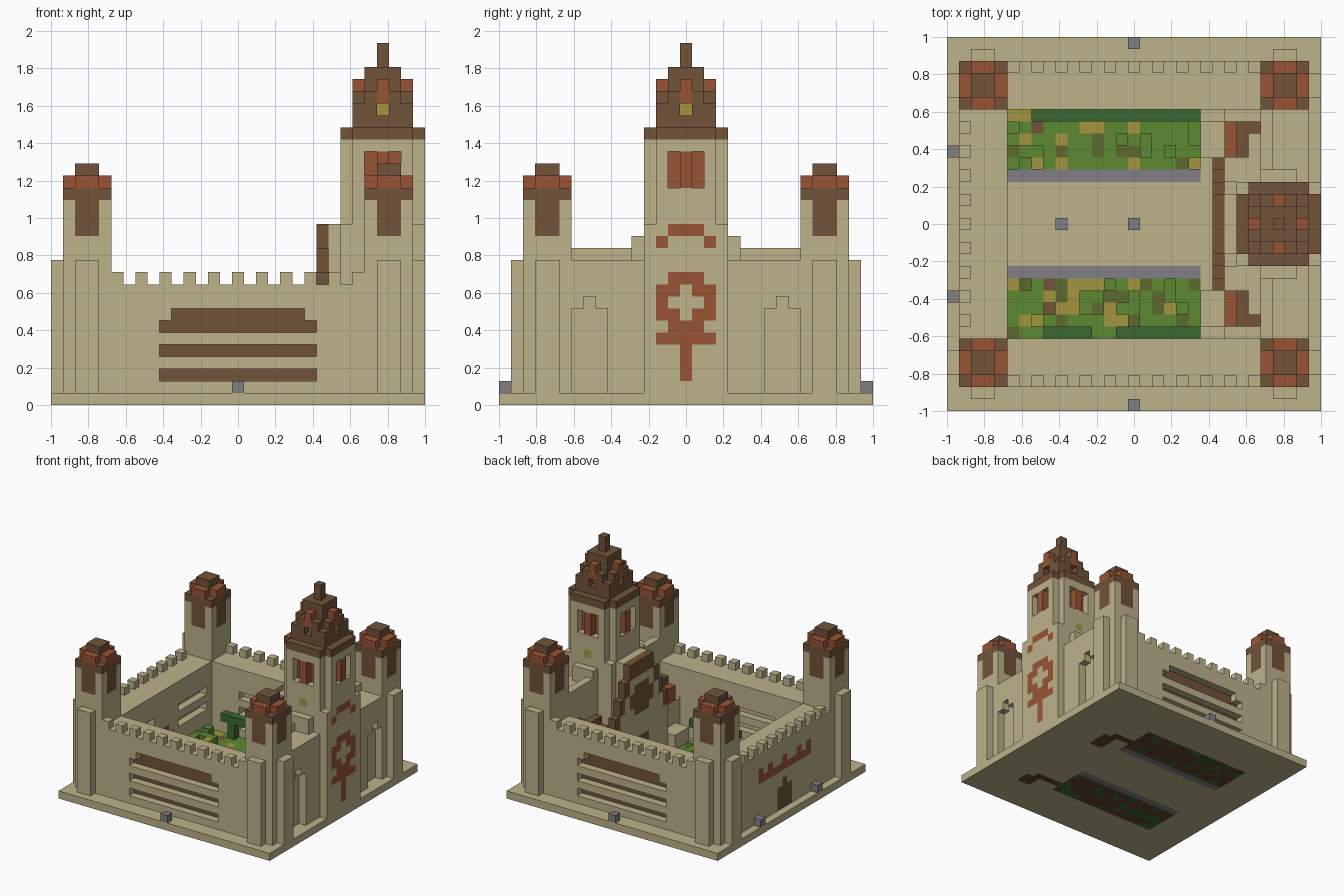
import bpy, bmesh, random
from mathutils import Vector

random.seed(4)
if "Cube" in bpy.data.objects:
    bpy.data.objects.remove(bpy.data.objects["Cube"], do_unlink=True)

S = 2 / 31  # size of one block


def material(name, rgb):
    m = bpy.data.materials.new(name)
    lin = [((c / 255 + 0.055) / 1.055) ** 2.4 for c in rgb] + [1]
    m.use_nodes = True
    m.diffuse_color = lin
    m.node_tree.nodes["Principled BSDF"].inputs["Base Color"].default_value = lin
    return m


MATS = {n: material(n, c) for n, c in {
    "sandstone": (189, 178, 139), "timber": (113, 83, 58), "terracotta": (152, 84, 53),
    "grass": (93, 138, 51), "hedge": (58, 104, 50), "moss": (94, 107, 45),
    "straw": (163, 150, 64), "stone_grey": (128, 128, 131), "soil": (96, 66, 45)}.items()}
NAMES = list(MATS)


def fill(part, xs, ys, zs, mat):
    """Fill an inclusive range of blocks; mat None carves them away."""
    for x in range(min(xs), max(xs) + 1):
        for y in range(min(ys), max(ys) + 1):
            for z in range(min(zs), max(zs) + 1):
                if mat:
                    part[x, y, z] = mat
                else:
                    part.pop((x, y, z), None)


AXES = [(Vector(a), Vector(b), Vector(c)) for a, b, c in (
    ((1, 0, 0), (0, 1, 0), (0, 0, 1)), ((0, 1, 0), (0, 0, 1), (1, 0, 0)),
    ((0, 0, 1), (1, 0, 0), (0, 1, 0)))]


def build(name, part, under={}):
    """Skin the outside of the blocks and merge flat areas."""
    bm = bmesh.new()
    verts = {}

    def vert(p):
        key = tuple(round(c * 2) for c in p)
        if key not in verts:
            verts[key] = bm.verts.new(p * S)
        return verts[key]

    for cell, mat in part.items():
        centre = Vector(cell) + Vector((0, 0, 0.5))
        for n, u, v in AXES:
            for s in (1, -1):
                if tuple(int(c) for c in Vector(cell) + n * s) in part:
                    continue
                o = centre + n * s / 2
                ring = [o + (u * a + v * b) / 2 for a, b in ((-1, -1), (1, -1), (1, 1), (-1, 1))]
                f = bm.faces.new([vert(p) for p in ring[::s]])
                down = n.z * s < 0
                f.material_index = NAMES.index(under.get(cell, mat) if down else mat)
    bmesh.ops.dissolve_limit(bm, angle_limit=0.01, verts=bm.verts[:], edges=bm.edges[:],
                             delimit={'MATERIAL'})
    mesh = bpy.data.meshes.new(name)
    bm.to_mesh(mesh)
    bm.free()
    for m in MATS.values():
        mesh.materials.append(m)
    bpy.context.collection.objects.link(bpy.data.objects.new(name, mesh))


# Ground slab with gardens and kerbs
base, under = {}, {}
fill(base, (-15, 15), (-15, 15), (0, 0), "sandstone")
for s in (1, -1):
    fill(base, (-10, 5), (4 * s, 4 * s), (0, 0), "stone_grey")
    for x in range(-10, 6):
        for y in range(5, 10):
            cell = (x, y * s, 0)
            base[cell] = random.choices(["grass", "moss", "straw", "timber"], (12, 3, 3, 1))[0]
            under[cell] = random.choice(["soil", "soil", "hedge"])
fill(under, (6, 8), (6, 6), (0, 0), "soil")
fill(under, (8, 9), (3, 5), (0, 0), "soil")
fill(under, (6, 9), (-8, -8), (0, 0), "soil")
fill(under, (9, 10), (-10, -9), (0, 0), "soil")
build("ground_slab", base, under)

# Low plants
plants = {}
for x in range(-10, 6):
    for y in (5, 6, 7, 8, -5, -6, -7, -8):
        if random.random() < 0.2:
            plants[x, y, 1] = base[x, y, 0]
build("garden_plants", plants)

# Raised hedges on trunks
hedges = {}
for x0, x1, y in ((-8, 5, 9), (-7, -4, -9), (-1, 5, -9)):
    fill(hedges, (x0, x1), (y, y), (3, 3), "hedge")
    for x in (x0 + 1, x1 - 1):
        fill(hedges, (x, x), (y, y), (1, 2), "hedge")
build("hedges", hedges)

# Marker stones
stones = {(x, y, 1): "stone_grey" for x, y in
          ((0, 15), (0, -15), (-15, 6), (-15, -6), (0, 0), (-6, 0))}
build("marker_stones", stones)

# Corner towers
for sx, side in ((1, "left"), (-1, "right")):
    for sy, end in ((1, "back"), (-1, "front")):
        t = {}

        def put(xs, ys, zs, mat):
            fill(t, [x * sx for x in xs], [y * sy for y in ys], zs, mat)

        put((11, 14), (10, 13), (1, 16), "sandstone")
        put((12, 13), (10, 13), (14, 16), "timber")
        put((11, 14), (11, 12), (14, 16), "timber")
        put((11, 14), (10, 13), (17, 17), "timber")
        put((12, 13), (10, 13), (18, 18), "terracotta")
        put((11, 14), (11, 12), (18, 18), "terracotta")
        put((12, 13), (11, 12), (19, 19), "timber")
        put((12, 13), (14, 14), (1, 11), "sandstone")
        put((15, 15), (11, 12), (1, 11), "sandstone")
        build(f"{end}_{side}_tower", t)

# Front and back walls with long slot windows
for s, name in ((1, "back_wall"), (-1, "front_wall")):
    w = {}
    fill(w, (-10, 10), (10 * s, 13 * s), (1, 9), "sandstone")
    for half, z in ((6, 2), (6, 4), (6, 6), (5, 7)):
        fill(w, (-half, half), (13 * s, 13 * s), (z, z), None)
        fill(w, (-half, half), (12 * s, 12 * s), (z, z), "timber")
        if z < 7:
            fill(w, (-half, half - 2), (10 * s, 10 * s), (z, z), None)
    for x in range(-10, 11, 2):
        w[x, 13 * s, 10] = "sandstone"
    build(name, w)

# Entrance wall with arched door and tiled band
w = {}
fill(w, (-14, -11), (-9, 9), (1, 9), "sandstone")
for x in (-14, -11):
    fill(w, (x, x), (-1, 1), (1, 3), "timber")
    w[x, 0, 4] = "timber"
fill(w, (-14, -14), (-5, 5), (6, 6), "terracotta")
for y in (-5, -3, 0, 3, 5):
    w[-14, y, 7] = "terracotta"
for s in (1, -1):
    for z in (4, 6):
        fill(w, (-11, -11), (3 * s, 8 * s), (z, z), None)
for y in range(-8, 9, 2):
    w[-14, y, 10] = "sandstone"
build("entrance_wall", w)

# Chapel side wall with niches
w = {}
fill(w, (11, 14), (-9, 9), (1, 11), "sandstone")
fill(w, (11, 11), (-9, 9), (12, 12), "sandstone")
for s in (1, -1):
    fill(w, (11, 13), (4 * s, 4 * s), (12, 13), "sandstone")
    fill(w, (14, 14), (7 * s, 9 * s), (1, 7), None)
    fill(w, (14, 14), (8 * s, 8 * s), (8, 8), None)
build("chapel_wall", w)

# Chapel nave with stepped gable
g = {}
for y in range(-5, 6):
    top = {3: 12, 4: 10, 5: 8}.get(abs(y), 14)
    fill(g, (7, 7), (y, y), (1, top), "sandstone")
    fill(g, (7, 7), (y, y), (top - 1, top), "timber")
fill(g, (8, 8), (-2, 2), (1, 14), "sandstone")
fill(g, (7, 7), (-1, 1), (8, 11), "timber")
fill(g, (7, 7), (-2, 2), (9, 10), "timber")
fill(g, (7, 7), (-1, 1), (1, 4), "timber")
build("chapel_gable", g)

# Low side porches
p = {}
for s in (1, -1):
    fill(p, (8, 10), (4 * s, 9 * s), (1, 5), "sandstone")
    fill(p, (6, 7), (6 * s, 8 * s), (1, 2), "sandstone")
    fill(p, (8, 8), (6 * s, 8 * s), (6, 7), "terracotta")
    fill(p, (9, 9), (6 * s, 8 * s), (6, 8), "timber")
    fill(p, (10, 10), (8 * s, 8 * s), (6, 8), "timber")
build("side_porches", p)

# Bell tower, centred on block column CX
CX = 12
t = {}


def square(half, z0, z1, mat, cut=False):
    fill(t, (CX - half, CX + half), (-half, half), (z0, z1), mat)
    if cut:
        for a in (half, -half):
            for b in (half, -half):
                fill(t, (CX + a, CX + a), (b, b), (z0, z1), None)


square(3, 1, 14, "sandstone")
square(3, 15, 21, "sandstone", True)
square(3, 22, 22, "timber", True)
square(2, 23, 24, "timber")
square(2, 25, 25, "timber", True)
square(1, 23, 27, "timber")
square(0, 28, 29, "timber")
for dx, dy in ((1, 0), (-1, 0), (0, 1), (0, -1)):
    def spot(dist, side, z0, z1, mat):
        x, y = CX + dx * dist + dy * side, dy * dist + dx * side
        fill(t, (x, x), (y, y), (z0, z1), mat)

    for side in (-1, 0, 1):  # belfry openings with shutters
        spot(2, side, 18, 20, "terracotta")
        spot(3, side, 18, 20, None if side else "terracotta")
    spot(2, 0, 25, 26, "terracotta")  # dormers
    spot(2, 0, 24, 24, None)
    spot(1, 0, 24, 24, "straw")
    if dy:
        spot(3, 0, 15, 15, "straw")

# Tiled ornament on the outer face of the tower
ORNAMENT = {14: "01110", 13: "10001", 10: "01110", 9: "11011", 8: "10001", 7: "11011",
            6: "01110", 5: "11111", 4: "00100", 3: "00100", 2: "00100"}
for z, row in ORNAMENT.items():
    for i, mark in enumerate(row):
        if mark == "1":
            t[CX + 3, i - 2, z] = "terracotta"
build("bell_tower", t)
